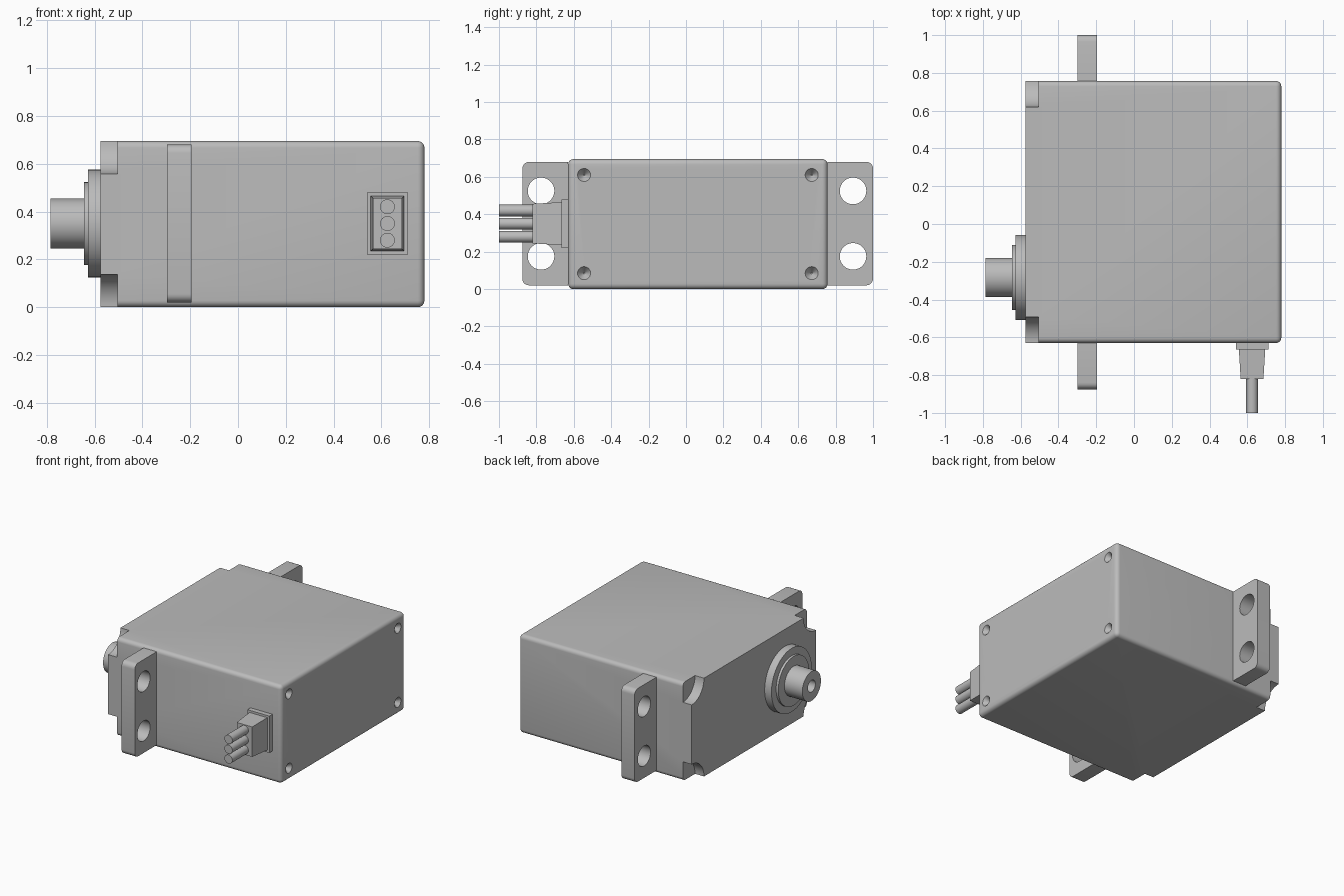
import bpy, bmesh, math
from mathutils import Matrix, Vector

if "Cube" in bpy.data.objects:
    bpy.data.objects.remove(bpy.data.objects["Cube"])

grey = bpy.data.materials.new("plain grey")
grey.use_nodes = True
colour = (0.5, 0.5, 0.5, 1)
grey.diffuse_color = colour
grey.node_tree.nodes["Principled BSDF"].inputs["Base Color"].default_value = colour


def finish(bm, name):
    mesh = bpy.data.meshes.new(name)
    bmesh.ops.recalc_face_normals(bm, faces=bm.faces[:])
    bm.to_mesh(mesh)
    bm.free()
    mesh.materials.append(grey)
    ob = bpy.data.objects.new(name, mesh)
    bpy.context.collection.objects.link(ob)
    return ob


def box(name, lo, hi):
    bm = bmesh.new()
    lo, hi = Vector(lo), Vector(hi)
    place = Matrix.Translation((lo + hi) / 2) @ Matrix.Diagonal((*(hi - lo), 1))
    bmesh.ops.create_cube(bm, size=1, matrix=place)
    return finish(bm, name)


def rod(name, start, end, r1, r2=None, sides=48):
    """Cylinder or cone between two points."""
    bm = bmesh.new()
    start, end = Vector(start), Vector(end)
    axis = end - start
    turn = axis.to_track_quat('Z', 'Y').to_matrix().to_4x4()
    bmesh.ops.create_cone(bm, cap_ends=True, segments=sides, radius1=r1,
                          radius2=r1 if r2 is None else r2, depth=axis.length,
                          matrix=Matrix.Translation((start + end) / 2) @ turn)
    return finish(bm, name)


def bevel_edges(ob, width, rule):
    bm = bmesh.new()
    bm.from_mesh(ob.data)
    edges = [e for e in bm.edges if rule(e)]
    bmesh.ops.bevel(bm, geom=edges, offset=width, segments=5, profile=0.5, affect='EDGES')
    bm.to_mesh(ob.data)
    bm.free()


def cut(ob, cutter):
    mod = ob.modifiers.new("cut", 'BOOLEAN')
    mod.operation = 'DIFFERENCE'
    mod.solver = 'EXACT'
    mod.object = cutter
    bpy.context.view_layer.objects.active = ob
    bpy.ops.object.modifier_apply(modifier=mod.name)
    bpy.data.objects.remove(cutter)


def smooth(ob):
    bpy.ops.object.select_all(action='DESELECT')
    ob.select_set(True)
    bpy.context.view_layer.objects.active = ob
    bpy.ops.object.shade_smooth_by_angle(angle=math.radians(30))


parts = []
X0, X1, Y0, Y1, TOP = -0.575, 0.78, -0.63, 0.757, 0.695
MID = 0.35

# Case with rounded edges, corner notches and screw recesses
case = box("case", (X0, Y0, 0), (X1, Y1, TOP))
bevel_edges(case, 0.028, lambda e: any(
    (v.co.x > 0 or abs(e.verts[0].co.x - e.verts[1].co.x) > 0.1) for v in e.verts))
for y, inward in ((Y0, 1), (Y1, -1)):
    for z, up in ((0, 1), (TOP, -1)):
        cut(case, rod("notch_cutter", (X0 - 0.1, y, z), (-0.505, y, z), 0.137))
        sy, sz = y + inward * 0.085, z + up * 0.085
        cut(case, rod("screw_cutter", (X1 - 0.04, sy, sz), (X1 + 0.004, sy, sz),
                      0.004, 0.038, 32))
parts.append(case)

# Mounting ears with two holes each
for name, inner, outer, hole_y in (("front_ear", Y0, -0.875, -0.775),
                                   ("back_ear", Y1, 1.0, 0.893)):
    ear = box(name, (-0.298, min(inner, outer), 0.02), (-0.195, max(inner, outer), 0.68))
    bevel_edges(ear, 0.035, lambda e: all(abs(v.co.y - outer) < 0.01 for v in e.verts)
                and abs(e.verts[0].co.x - e.verts[1].co.x) > 0.05)
    for z in (0.175, 0.525):
        cut(ear, rod("ear_cutter", (-0.4, hole_y, z), (-0.1, hole_y, z), 0.071))
    parts.append(ear)

# Stepped boss and bored output shaft
SY = -0.283
parts.append(rod("boss", (X0 + 0.02, SY, MID), (-0.628, SY, MID), 0.225, sides=64))
parts.append(rod("collar", (-0.62, SY, MID), (-0.645, SY, MID), 0.173, sides=64))
shaft = rod("output_shaft", (-0.64, SY, MID), (-0.785, SY, MID), 0.104)
cut(shaft, rod("bore_cutter", (-0.67, SY, MID), (-0.9, SY, MID), 0.042))
parts.append(shaft)

# Cable outlet: flange, tapered sleeve and three wires
CX = 0.625
parts.append(box("cable_flange", (CX - 0.086, -0.665, 0.22), (CX + 0.086, Y0 + 0.01, 0.48)))
sleeve = box("cable_sleeve", (CX - 0.07, -0.82, 0.235), (CX + 0.07, -0.66, 0.465))
for v in sleeve.data.vertices:
    if v.co.y < -0.8:
        v.co.x = CX + (v.co.x - CX) * 0.86
        v.co.z = MID + (v.co.z - MID) * 0.92
parts.append(sleeve)
for name, z in (("lower_wire", 0.28), ("middle_wire", MID), ("upper_wire", 0.42)):
    parts.append(rod(name, (CX, -0.81, z), (CX, -1.0, z), 0.031, sides=32))

for ob in parts:
    smooth(ob)
